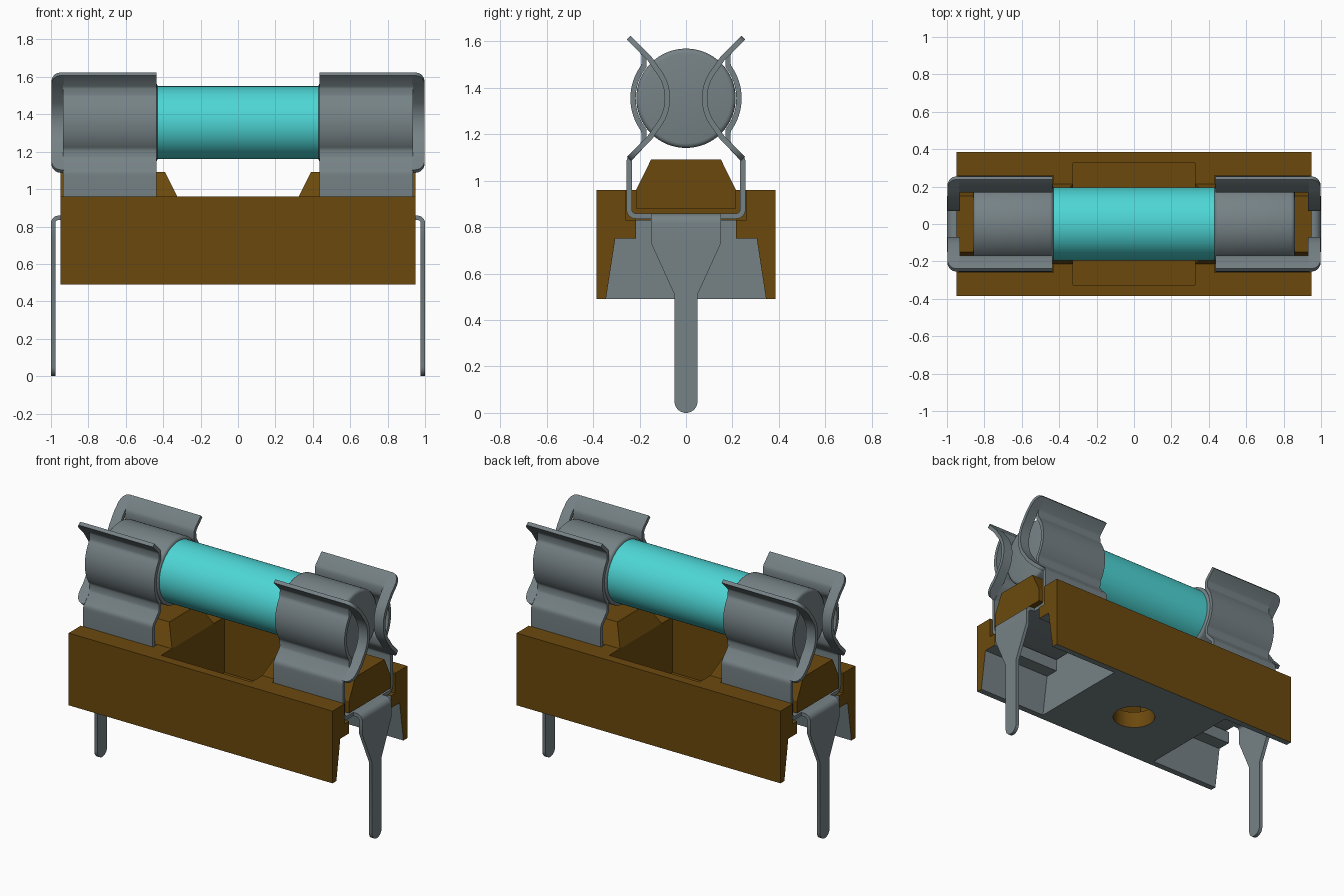
import bpy, bmesh, math
from mathutils import Matrix

cube = bpy.data.objects.get("Cube")
if cube:
    bpy.data.objects.remove(cube, do_unlink=True)


def material(name, rgb):
    m = bpy.data.materials.new(name)
    m.use_nodes = True
    m.diffuse_color = (*rgb, 1)
    m.node_tree.nodes["Principled BSDF"].inputs["Base Color"].default_value = (*rgb, 1)
    return m


BROWN = material("brown plastic", (0.147, 0.066, 0.004))
GREY = material("grey metal", (0.181, 0.223, 0.238))
CYAN = material("cyan glass", (0.076, 0.672, 0.672))
THICK = 0.023


def add(name, bm, mats):
    bmesh.ops.recalc_face_normals(bm, faces=bm.faces)
    me = bpy.data.meshes.new(name)
    bm.to_mesh(me)
    bm.free()
    for m in mats:
        me.materials.append(m)
    ob = bpy.data.objects.new(name, me)
    bpy.context.collection.objects.link(ob)
    return ob


def activate(ob):
    bpy.ops.object.select_all(action='DESELECT')
    ob.select_set(True)
    bpy.context.view_layer.objects.active = ob


def apply_mod(ob, kind, **props):
    mod = ob.modifiers.new(kind.title(), kind)
    for k, v in props.items():
        setattr(mod, k, v)
    activate(ob)
    bpy.ops.object.modifier_apply(modifier=mod.name)


def smooth(ob):
    activate(ob)
    bpy.ops.object.shade_smooth_by_angle(angle=math.radians(35))


def loft(name, loops, mats):
    """Closed solid through matching loops of points."""
    bm = bmesh.new()
    rings = [[bm.verts.new(p) for p in loop] for loop in loops]
    n = len(rings[0])
    for a, b in zip(rings, rings[1:]):
        for i in range(n):
            j = (i + 1) % n
            bm.faces.new((a[i], a[j], b[j], b[i]))
    bm.faces.new(rings[0])
    bm.faces.new(rings[-1])
    return add(name, bm, mats)


def rect(x0, x1, y, z):
    return [(x0, -y, z), (x1, -y, z), (x1, y, z), (x0, y, z)]


def box(name, x0, x1, y, z0, z1, mats):
    return loft(name, [rect(x0, x1, y, z0), rect(x0, x1, y, z1)], mats)


def cylinder(name, r, length, centre, axis, mats, segs=64):
    bm = bmesh.new()
    rot = Matrix.Rotation(math.pi / 2, 4, 'Y') if axis == 'X' else Matrix()
    bmesh.ops.create_cone(bm, cap_ends=True, segments=segs, radius1=r, radius2=r,
                          depth=length, matrix=Matrix.Translation(centre) @ rot)
    return add(name, bm, mats)


def sheet(name, pairs):
    """Bent sheet metal: quads between point pairs, then thickened."""
    bm = bmesh.new()
    vs = [[bm.verts.new(p) for p in pair] for pair in pairs]
    for a, b in zip(vs, vs[1:]):
        bm.faces.new((a[0], a[1], b[1], b[0]))
    ob = add(name, bm, [GREY])
    apply_mod(ob, 'SOLIDIFY', thickness=THICK, offset=0, use_even_offset=True)
    smooth(ob)
    return ob


def arc(cy, cz, r, a0, a1, n):
    return [(cy + r * math.cos(math.radians(a0 + (a1 - a0) * i / n)),
             cz + r * math.sin(math.radians(a0 + (a1 - a0) * i / n))) for i in range(n + 1)]


# Base block with centre pocket, mounting hole, clip slots and end recesses
base = box("base", -0.95, 0.95, 0.385, 0.49, 0.96, [BROWN, GREY])
cutters = [box("pocket_cutter", -0.325, 0.325, 0.325, 0.60, 1.1, [BROWN]),
           cylinder("hole_cutter", 0.13, 0.4, (0, 0, 0.55), 'Z', [BROWN], 48)]
half = [(0.351, 0.45), (0.305, 0.75), (0.215, 0.75), (0.215, 0.845)]
recess = half + [(-y, z) for y, z in reversed(half)]
for s in (1, -1):
    cutters.append(box("slot_cutter", s * 0.43, s * 1.1, 0.26, 0.83, 1.1, [BROWN]))
    cutters.append(loft("recess_cutter", [[(s * x, y, z) for y, z in recess]
                                          for x in (0.45, 1.1)], [BROWN]))
for c in cutters:
    c.hide_render = True
    apply_mod(base, 'BOOLEAN', operation='DIFFERENCE', object=c, solver='EXACT')
    bpy.data.objects.remove(c, do_unlink=True)

# Grey underside and recess walls
for p in base.data.polygons:
    c, n = p.center, p.normal
    in_recess = 0.4 < abs(c.x) < 0.948 and abs(c.y) < 0.36 and c.z < 0.828 and n.z < 0.5
    p.material_index = int(in_recess or (n.z < -0.5 and c.z < 0.84))

# Fuse tube
smooth(cylinder("glass_tube", 0.195, 0.96, (0, 0, 1.355), 'X', [CYAN]))

# Clip cross-section, one side from bottom centre up to the flared tip
side = [(0.0, 0.847), (0.21, 0.847)] + arc(0.215, 0.877, 0.03, -70, 0, 4)
side += [(0.245, 1.07)] + arc(0.215, 1.08, 0.03, 5, 40, 3)
side += [(0.186, 1.155), (0.18, 1.17), (0.181, 1.205)]
side += arc(0, 1.355, 0.228, -37, 37, 20)
side += [(0.181, 1.505), (0.18, 1.54), (0.186, 1.555), (0.247, 1.616)]
section = [(-y, z) for y, z in reversed(side[1:])] + side

# End strip bends inward to hold the fuse lengthways
low, high, corner = 1.095, 1.616, 0.05
strip = [(0.246 - t, low + t) for t in (0.0, 0.004, 0.012, 0.025, 0.04, 0.055, 0.09)]
strip += arc(0.276, 1.355, 0.196, 220, 140, 16)
strip += [(0.247 - t, high - t) for t in (0.09, 0.055, 0.04, 0.025, 0.012, 0.004, 0.0)]


def strip_edge(z):
    d = min(z - low, high - z, corner)
    return 0.998 - corner + math.sqrt(max(0, corner ** 2 - (corner - d) ** 2))


# Pin outline: half width at a given height
def pin_width(z):
    if z < 0.05:
        return max(0.004, math.sqrt(0.05 ** 2 - (0.05 - z) ** 2))
    t = min(1, max(0, (z - 0.51) / 0.22))
    return 0.05 + 0.10 * t


pin_path = [(0.88, 0.847), (0.95, 0.847)] + arc(0.9585, 0.817, 0.03, 90, 0, 6)
pin_path += [(0.9885, z) for z in (0.73, 0.51, 0.05, 0.035, 0.022, 0.012, 0.005, 0.001, 0.0)]

for s, tag in ((1, "left"), (-1, "right")):
    # Raised bevelled block between the clip arms
    loft(tag + "_block", [[(s * x, y, z) for x, y, z in loop] for loop in (
        rect(0.325, 0.95, 0.215, 0.96), rect(0.39, 0.95, 0.15, 1.092))], [BROWN])
    box(tag + "_block_foot", s * 0.40, s * 0.95, 0.215, 0.88, 0.96, [BROWN])

    # Fuse end cap
    cap = cylinder(tag + "_cap", 0.214, 0.43, (s * 0.645, 0, 1.355), 'X', [GREY])
    apply_mod(cap, 'BEVEL', width=0.02, segments=3, limit_method='ANGLE',
              angle_limit=math.radians(60))
    smooth(cap)

    # Spring clip, end strips and solder pin
    sheet(tag + "_clip", [((s * 0.435, y, z), (s * 0.935, y, z)) for y, z in section])
    for f, end in ((-1, "front"), (1, "back")):
        sheet(f"{tag}_{end}_end_strip",
              [((s * 0.93, f * y, z), (s * strip_edge(z), f * y, z)) for y, z in strip])
    sheet(tag + "_pin", [((s * x, -pin_width(z), z), (s * x, pin_width(z), z))
                         for x, z in pin_path])
